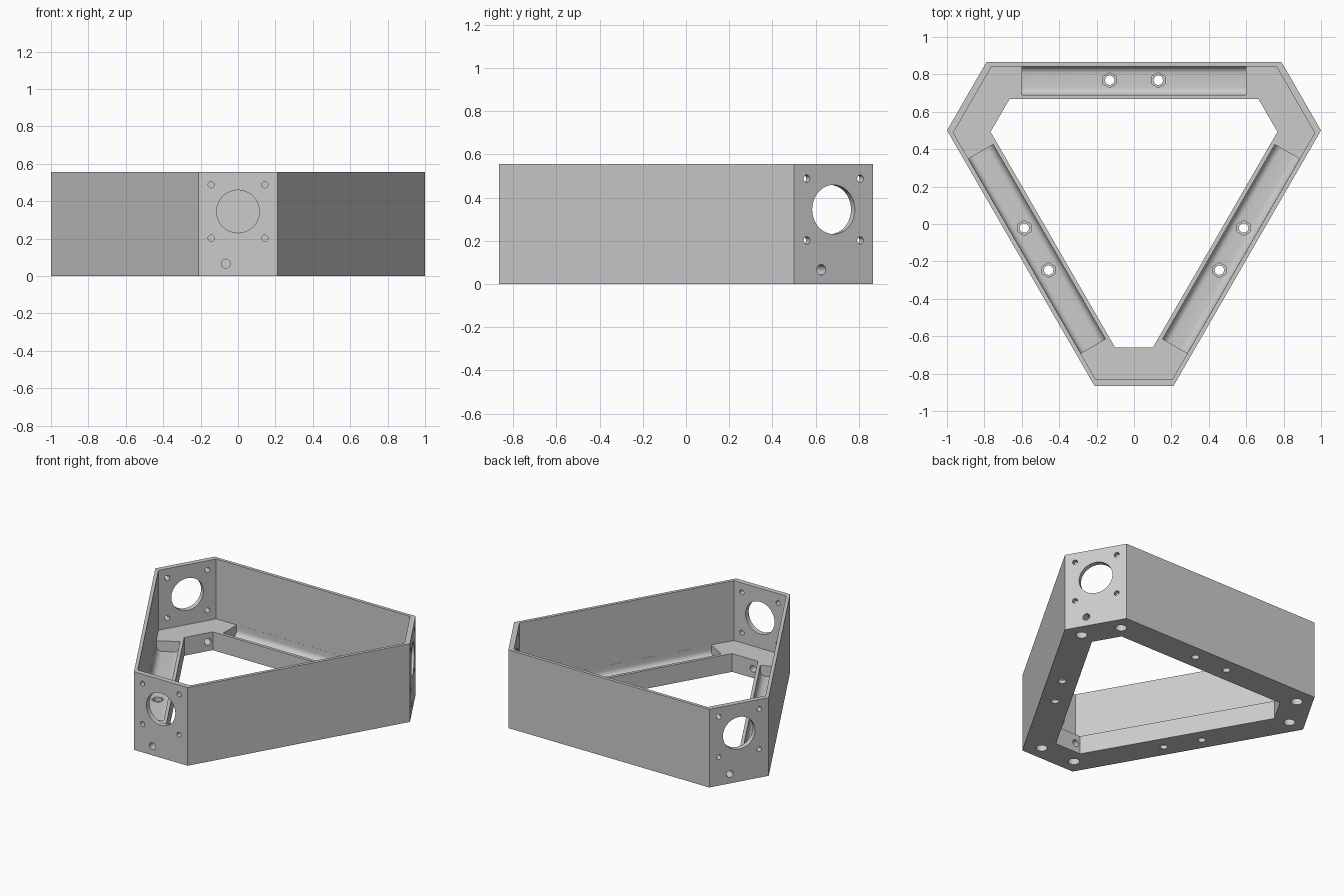
import bpy, bmesh, math
from mathutils import Matrix, Vector

if "Cube" in bpy.data.objects:
    bpy.data.objects.remove(bpy.data.objects["Cube"])

CENTRE_Y = 0.1667   # axis of the three-fold symmetry
HEIGHT = 0.555
LEDGE = 0.13        # top of the base ring
FLOOR = 0.055       # bottom of the channels

grey = bpy.data.materials.new("grey_plastic")
grey.diffuse_color = (0.6, 0.6, 0.6, 1)
grey.use_nodes = True
grey.node_tree.nodes["Principled BSDF"].inputs["Base Color"].default_value = grey.diffuse_color


def add_prism(name, points, direction):
    """Extrude a closed planar outline along a direction."""
    bm = bmesh.new()
    face = bm.faces.new([bm.verts.new(p) for p in points])
    out = bmesh.ops.extrude_face_region(bm, geom=[face])
    moved = [g for g in out["geom"] if isinstance(g, bmesh.types.BMVert)]
    bmesh.ops.translate(bm, verts=moved, vec=Vector(direction))
    bmesh.ops.recalc_face_normals(bm, faces=bm.faces)
    mesh = bpy.data.meshes.new(name)
    bm.to_mesh(mesh)
    bm.free()
    obj = bpy.data.objects.new(name, mesh)
    bpy.context.collection.objects.link(obj)
    mesh.materials.append(grey)
    return obj


def hexagon(long_dist, short_dist, z0, z1, name):
    """Prism with alternating long and short sides at given distances."""
    half = (short_dist - long_dist / 2) / math.sin(math.pi / 3)
    pts = []
    for k in range(3):
        turn = Matrix.Rotation(k * 2 * math.pi / 3, 4, 'Z')
        pts += [turn @ Vector((s * half, long_dist, z0)) for s in (1, -1)]
    return add_prism(name, pts, (0, 0, z1 - z0))


def upright_pin(x, y, r, z0, z1, n=32, phase=0.0):
    pts = [(x + r * math.cos(phase + 2 * math.pi * i / n),
            y + r * math.sin(phase + 2 * math.pi * i / n), z0) for i in range(n)]
    return add_prism("cutter", pts, (0, 0, z1 - z0))


def level_pin(x, z, r, y0, y1, n=32):
    pts = [(x + r * math.cos(2 * math.pi * i / n), y0,
            z + r * math.sin(2 * math.pi * i / n)) for i in range(n)]
    return add_prism("cutter", pts, (0, y1 - y0, 0))


def channel():
    """Round-bottomed trough along one long side."""
    r, near, far, top = 0.04, 0.523, 0.6755, LEDGE + 0.03
    prof = [(far, top), (near, top)]
    for cy, start in ((near + r, math.pi), (far - r, 1.5 * math.pi)):
        for i in range(9):
            a = start + i * math.pi / 16
            prof.append((cy + r * math.cos(a), FLOOR + r + r * math.sin(a)))
    return add_prism("cutter", [(-0.6, y, z) for y, z in prof], (1.2, 0, 0))


# Outer body, hollowed above the base ring and opened in the middle
frame = hexagon(0.699, 1.0327, 0, HEIGHT, "frame")
cutters = [hexagon(0.676, 0.997, LEDGE, HEIGHT + 0.1, "cutter"),
           hexagon(0.501, 0.827, -0.1, LEDGE + 0.1, "cutter")]

for k in range(3):
    group = [channel()]
    # Bolt holes with hexagonal nut pockets in the channel floor
    for x in (-0.13, 0.13):
        group.append(upright_pin(x, 0.602, 0.04, 0.025, FLOOR + 0.02, 6, math.pi / 2))
        group.append(upright_pin(x, 0.602, 0.025, -0.05, FLOOR + 0.02, 24))
    # Large round opening with four screw holes in the corner plate
    group.append(level_pin(0, 0.345, 0.114, -1.1, -0.9, 64))
    for x in (-0.143, 0.143):
        for z in (0.202, 0.488):
            group.append(level_pin(x, z, 0.017, -1.1, -0.9, 24))
    # Cable hole through the corner block
    group.append(level_pin(-0.065, 0.066, 0.024, -1.1, -0.7, 24))
    # Blind foot sockets underneath
    for x in (-0.135, 0.135):
        group.append(upright_pin(x, -0.93, 0.037, -0.05, 0.06))
    for c in group:
        c.data.transform(Matrix.Rotation(k * 2 * math.pi / 3, 4, 'Z'))
    cutters += group

# Cut everything out of the body
bpy.context.view_layer.objects.active = frame
for c in cutters:
    mod = frame.modifiers.new("cut", 'BOOLEAN')
    mod.operation, mod.solver, mod.object = 'DIFFERENCE', 'EXACT', c
    bpy.ops.object.modifier_apply(modifier=mod.name)
    bpy.data.objects.remove(c, do_unlink=True)

frame.data.transform(Matrix.Translation((0, CENTRE_Y, 0)))
bpy.ops.object.select_all(action='DESELECT')
frame.select_set(True)
bpy.ops.object.shade_smooth_by_angle(angle=math.radians(25))
